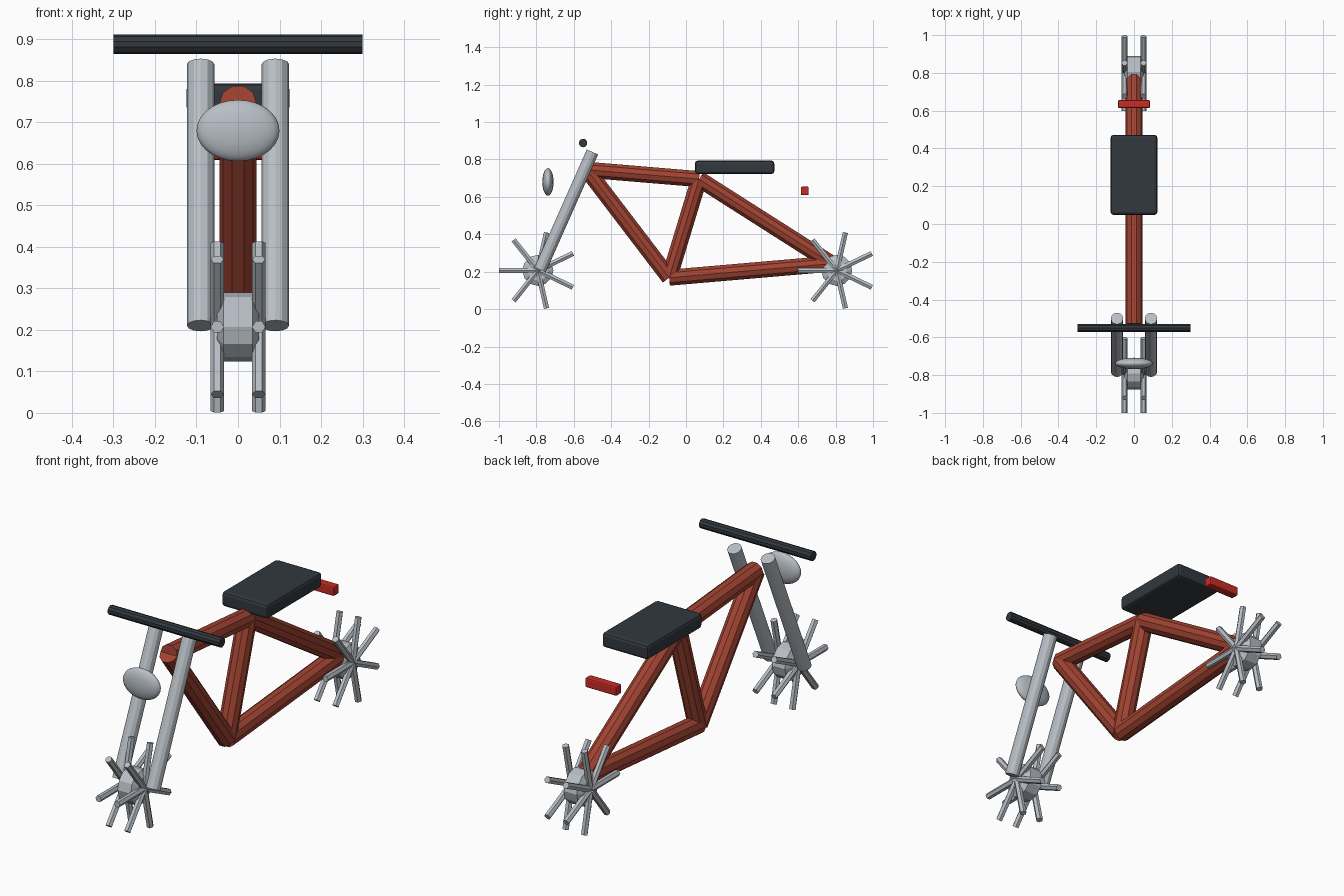
import bpy, bmesh, math
from mathutils import Matrix, Vector

if "Cube" in bpy.data.objects:
    bpy.data.objects.remove(bpy.data.objects["Cube"])


def material(name, rgb):
    m = bpy.data.materials.new(name)
    m.diffuse_color = (*rgb, 1)
    m.use_nodes = True
    m.node_tree.nodes["Principled BSDF"].inputs["Base Color"].default_value = m.diffuse_color
    return m


RED = material("frame red", (0.36, 0.057, 0.032))
LAMP_RED = material("lamp red", (0.58, 0.025, 0.018))
GREY = material("light grey", (0.48, 0.52, 0.56))
DARK = material("charcoal", (0.032, 0.040, 0.049))


def finish(bm, name, mat):
    bmesh.ops.recalc_face_normals(bm, faces=bm.faces)
    me = bpy.data.meshes.new(name)
    bm.to_mesh(me)
    bm.free()
    me.materials.append(mat)
    ob = bpy.data.objects.new(name, me)
    bpy.context.collection.objects.link(ob)
    return ob


def add_tube(bm, a, b, r, sides):
    a, b = Vector(a), Vector(b)
    z = (b - a).normalized()
    y = Vector((1, 0, 0)) if abs(z.x) < 0.5 else Vector((0, 0, 1))
    x = y.cross(z)
    m = Matrix((x, y, z)).transposed().to_4x4()
    m.translation = (a + b) / 2
    bmesh.ops.create_cone(bm, cap_ends=True, segments=sides, radius1=r,
                          radius2=r, depth=(b - a).length, matrix=m)


def tube(name, a, b, r, sides, mat):
    bm = bmesh.new()
    add_tube(bm, a, b, r, sides)
    return finish(bm, name, mat)


def box(name, centre, size, bevel, mat):
    bm = bmesh.new()
    bmesh.ops.create_cube(bm, size=1, matrix=Matrix.Translation(centre)
                          @ Matrix.Diagonal((*size, 1)))
    bmesh.ops.bevel(bm, geom=bm.edges[:], offset=bevel, segments=2,
                    profile=0.5, affect='EDGES')
    return finish(bm, name, mat)


# Frame: tubes between shared joints
head, seat_joint = (0, -0.53, 0.745), (0, 0.07, 0.695)
crank, rear_end = (0, -0.09, 0.168), (0, 0.78, 0.243)
for name, a, b in (("top_tube", head, seat_joint),
                   ("down_tube", head, crank),
                   ("seat_tube", crank, seat_joint),
                   ("seat_stay", seat_joint, rear_end),
                   ("chain_stay", crank, rear_end)):
    tube(name, a, b, 0.045, 10, RED)

# Fork legs
for side, s in (("left", -1), ("right", 1)):
    tube("fork_leg_" + side, (s * 0.09, -0.78, 0.21),
         (s * 0.09, -0.50, 0.84), 0.033, 12, GREY)

# Wheels: chamfered hub and two rows of seven spokes
for end, cy in (("front", -0.792), ("rear", 0.806)):
    centre = Vector((0, cy, 0.207))
    bm = bmesh.new()
    profile = ((-0.05, 0), (-0.05, 0.055), (-0.035, 0.083),
               (0.035, 0.083), (0.05, 0.055), (0.05, 0))
    vs = [bm.verts.new(centre + Vector((x, 0, r))) for x, r in profile]
    es = [bm.edges.new(p) for p in zip(vs, vs[1:])]
    bmesh.ops.spin(bm, geom=vs + es, cent=centre, axis=(1, 0, 0),
                   angle=math.tau, steps=12, use_merge=False)
    bmesh.ops.remove_doubles(bm, verts=bm.verts, dist=0.0005)
    finish(bm, end + "_hub", GREY)

    bm = bmesh.new()
    for x in (-0.05, 0.05):
        for i in range(7):
            t = math.pi + i * math.tau / 7
            a = centre + Vector((x, 0, 0))
            add_tube(bm, a, a + 0.208 * Vector((0, math.cos(t), math.sin(t))),
                     0.016, 6)
    finish(bm, end + "_spokes", GREY)

# Handlebar
tube("handlebar", (-0.3, -0.55, 0.888), (0.3, -0.55, 0.888), 0.023, 10, DARK)

# Headlight
bm = bmesh.new()
bmesh.ops.create_uvsphere(
    bm, u_segments=24, v_segments=14, radius=1,
    matrix=Matrix.Translation((0, -0.738, 0.68))
    @ Matrix.Diagonal((0.1, 0.03, 0.074, 1)))
for f in bm.faces:
    f.smooth = True
finish(bm, "headlight", GREY)

# Seat and tail light
box("seat", (0, 0.26, 0.758), (0.248, 0.424, 0.072), 0.015, DARK)
box("tail_light", (0, 0.635, 0.632), (0.17, 0.042, 0.046), 0.007, LAMP_RED)
